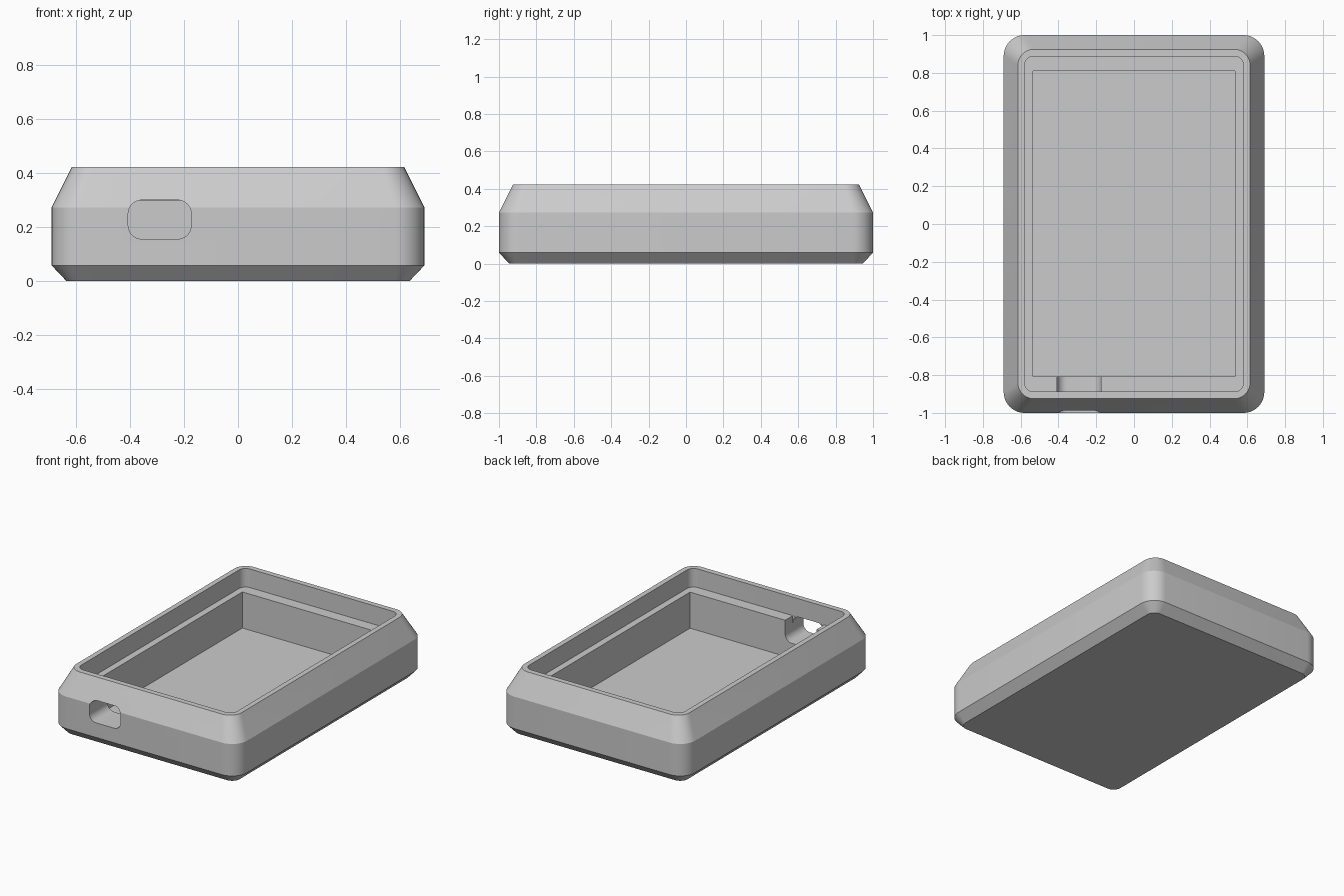
import bpy, bmesh, math
from mathutils import Matrix

old = bpy.data.objects.get("Cube")
if old:
    bpy.data.objects.remove(old, do_unlink=True)

grey = bpy.data.materials.new("plain grey")
grey.use_nodes = True
colour = (0.6, 0.6, 0.6, 1)
grey.diffuse_color = colour
grey.node_tree.nodes["Principled BSDF"].inputs["Base Color"].default_value = colour


def rounded_rect(hx, hy, r, z, steps=10):
    """Counter-clockwise rounded rectangle outline at height z."""
    points = []
    for corner, (sx, sy) in enumerate([(1, 1), (-1, 1), (-1, -1), (1, -1)]):
        for i in range(steps + 1):
            a = (corner + i / steps) * math.pi / 2
            points.append((sx * (hx - r) + r * math.cos(a),
                           sy * (hy - r) + r * math.sin(a), z))
    return points


def loft(name, outlines, matrix=Matrix()):
    """Closed solid through matching outlines, capped at both ends."""
    bm = bmesh.new()
    rings = [[bm.verts.new(p) for p in outline] for outline in outlines]
    for low, high in zip(rings, rings[1:]):
        for i in range(len(low)):
            j = (i + 1) % len(low)
            bm.faces.new((low[i], low[j], high[j], high[i]))
    bm.faces.new(rings[0][::-1])
    bm.faces.new(rings[-1])
    bm.transform(matrix)
    bmesh.ops.recalc_face_normals(bm, faces=bm.faces)
    mesh = bpy.data.meshes.new(name)
    bm.to_mesh(mesh)
    bm.free()
    mesh.materials.append(grey)
    obj = bpy.data.objects.new(name, mesh)
    bpy.context.collection.objects.link(obj)
    return obj


def box(name, low, high):
    """Axis-aligned box between two opposite corners."""
    bpy.ops.mesh.primitive_cube_add(size=1, location=[(a + b) / 2 for a, b in zip(low, high)])
    obj = bpy.context.object
    obj.name = name
    obj.scale = [b - a for a, b in zip(low, high)]
    return obj


# Tray shell: chamfered base, straight wall, tapered top, rim and stepped recess
LEDGE, FLOOR, TOP = 0.298, 0.055, 0.423
case = loft("case_shell", [rounded_rect(*ring) for ring in [
    (0.635, 0.945, 0.055, 0),
    (0.69, 1.0, 0.11, 0.058),
    (0.69, 1.0, 0.11, 0.273),
    (0.615, 0.925, 0.085, TOP),
    (0.58, 0.888, 0.05, TOP),
    (0.58, 0.888, 0.05, LEDGE),
]])

# Square-cornered inner pocket
pocket = box("pocket_cutter", (-0.535, -0.807, FLOOR), (0.535, 0.81, 0.5))

# Rounded port opening through the front wall, open upward where it meets the ledge
PORT_X, PORT_Z, PORT_HALF = -0.29, 0.228, 0.1165
place = Matrix.Translation((PORT_X, -0.9, PORT_Z)) @ Matrix.Rotation(math.pi / 2, 4, "X")
port = loft("port_cutter", [rounded_rect(PORT_HALF, 0.072, 0.05, z) for z in (-0.15, 0.15)], place)
notch = box("notch_cutter", (PORT_X - PORT_HALF, -0.887, PORT_Z), (PORT_X + PORT_HALF, -0.76, 0.35))

# Cut the openings, then drop the cutters
bpy.context.view_layer.objects.active = case
bpy.ops.object.select_all(action="DESELECT")
case.select_set(True)
for cutter in (pocket, port, notch):
    cutter.hide_render = True
    cut = case.modifiers.new(cutter.name, "BOOLEAN")
    cut.operation = "DIFFERENCE"
    cut.solver = "EXACT"
    cut.object = cutter
    bpy.ops.object.modifier_apply(modifier=cut.name)
    bpy.data.objects.remove(cutter, do_unlink=True)

# Every face shares the one colour
case.data.materials.clear()
case.data.materials.append(grey)
for face in case.data.polygons:
    face.material_index = 0
bpy.ops.object.shade_smooth_by_angle(angle=math.radians(20))
